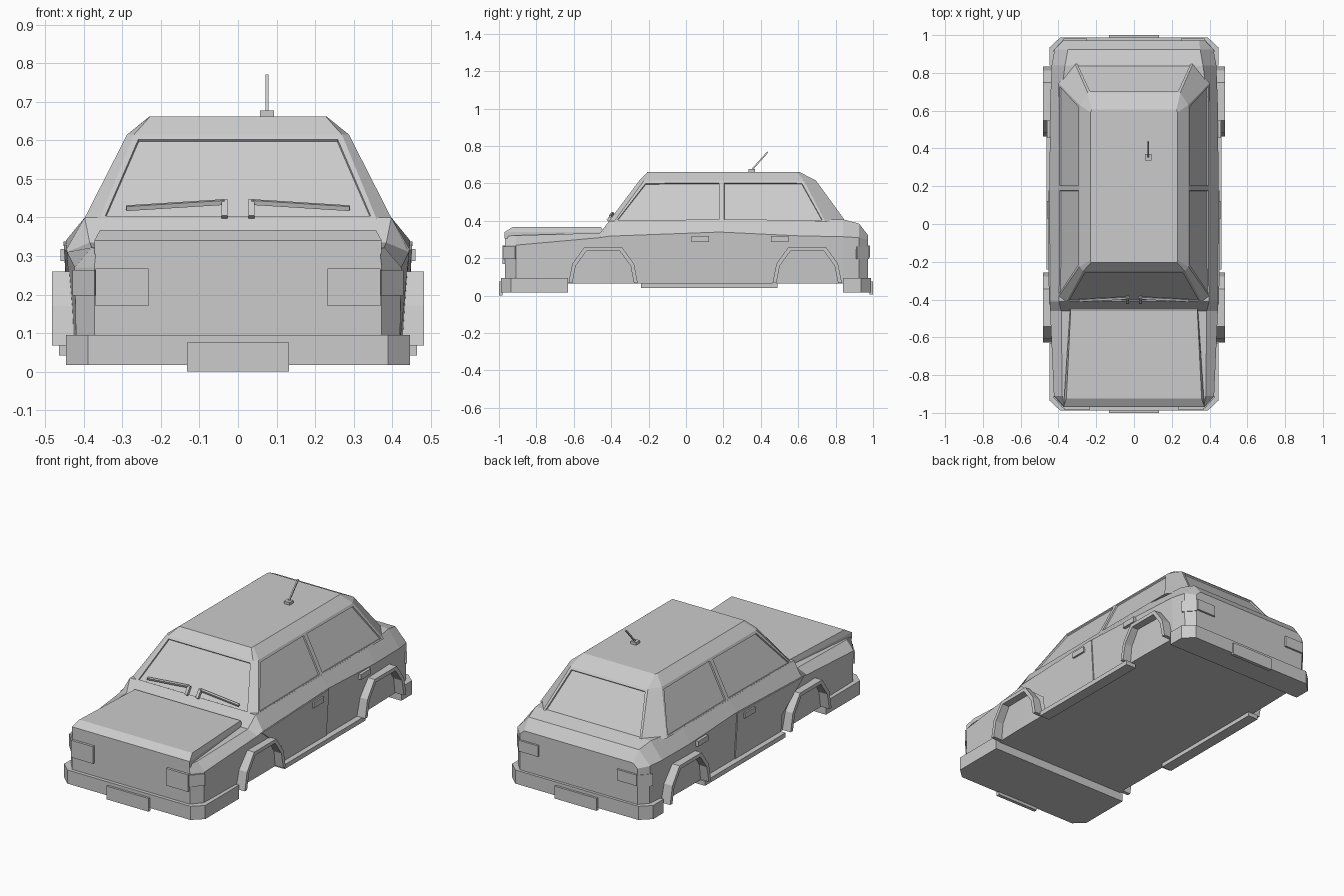
import bpy, bmesh
from mathutils import Vector

if "Cube" in bpy.data.objects:
    bpy.data.objects.remove(bpy.data.objects["Cube"])


def finish(name, bm, mirror=False):
    bmesh.ops.recalc_face_normals(bm, faces=bm.faces)
    me = bpy.data.meshes.new(name)
    bm.to_mesh(me)
    bm.free()
    ob = bpy.data.objects.new(name, me)
    bpy.context.collection.objects.link(ob)
    if mirror:
        ob.modifiers.new("mirror", 'MIRROR').use_mirror_merge = False
    return ob


def loft(rings):
    """Skin a list of equal-length point rings and cap both ends."""
    bm = bmesh.new()
    vs = [[bm.verts.new(p) for p in r] for r in rings]
    n = len(vs[0])
    for a, b in zip(vs, vs[1:]):
        for i in range(n):
            j = (i + 1) % n
            bm.faces.new((a[i], a[j], b[j], b[i]))
    bm.faces.new(vs[0])
    bm.faces.new(vs[-1])
    bmesh.ops.recalc_face_normals(bm, faces=bm.faces)
    return bm


def box(name, x, y, z, mirror=False):
    ring = lambda h: [(x[0], y[0], h), (x[1], y[0], h), (x[1], y[1], h), (x[0], y[1], h)]
    return finish(name, loft([ring(z[0]), ring(z[1])]), mirror)


def sym(half, z):
    """Close a half plan outline (front to back) across x = 0."""
    return [(x, y, z) for x, y in half] + [(-x, y, z) for x, y in reversed(half)]


def bar(name, a, b, w):
    """Thin square rod between two points."""
    a, b = Vector(a), Vector(b)
    d = (b - a).normalized()
    u = d.cross(Vector((0, 1, 0.3))).normalized() * w
    v = d.cross(u).normalized() * w
    return finish(name, loft([[p + u + v, p - u + v, p - u - v, p + u - v] for p in (a, b)]))


# Lower body: cross-sections along y (y, bottom x, shoulder x, z, top x, z)
sections = [(-.968, .373, .373, .27, .368, .318),
            (-.91, .42, .424, .27, .38, .322),
            (-.46, .43, .444, .31, .385, .335),
            (-.41, .43, .445, .318, .398, .40),
            (.18, .43, .447, .34, .398, .40),
            (.60, .43, .445, .32, .398, .40),
            (.84, .425, .436, .315, .365, .408),
            (.925, .415, .42, .31, .35, .385),
            (.972, .372, .373, .30, .345, .325)]
rings = []
for y, xb, xs, zs, xt, zt in sections:
    half = [(xb, y, .065), (xs, y, zs), (xt, y, zt)]
    rings.append(half + [(-x, yy, z) for x, yy, z in reversed(half)])
finish("lower_body", loft(rings))

# Cabin: stacked outlines, side split at the door pillar, window recesses
cab = loft([sym([(.36, -.415), (.40, -.385), (.40, .745), (.315, .855)], .395),
            sym([(.27, -.25), (.288, -.225), (.288, .63), (.245, .695)], .615),
            sym([(.228, -.205), (.23, -.19), (.23, .59), (.225, .605)], .662)])
bmesh.ops.bisect_plane(cab, geom=cab.verts[:] + cab.edges[:] + cab.faces[:],
                       plane_co=(0, .19, 0), plane_no=(0, 1, 0))
cab.normal_update()
windows = []
for f in cab.faces:
    c = f.calc_center_median()
    big = f.calc_area() > .06
    if big and .44 < c.z < .57:
        windows.append(f)
bmesh.ops.inset_individual(cab, faces=windows, thickness=.019, depth=0)
bmesh.ops.inset_individual(cab, faces=windows, thickness=.002, depth=-.008)
finish("cabin", cab)

# Hood lid
finish("hood", loft([sym([(.373, -.97), (.338, -.44)], .305),
                     sym([(.373, -.97), (.338, -.44)], .34),
                     sym([(.358, -.925), (.335, -.455)], .368)]))

# Bumpers and plates
for name, s, end in (("front_bumper", -1, .63), ("rear_bumper", 1, .84)):
    plan = [(.39, s * .988), (.447, s * .935), (.447, s * end)]
    finish(name, loft([sym(plan, .017), sym(plan, .095)]))
box("front_plate", (-.133, .133), (-1, -.98), (0, .076))
box("rear_plate", (-.133, .133), (.98, 1), (.005, .076))

# Wheel arch flares
outer = [(-.185, .068), (-.165, .17), (-.10, .26), (.10, .26), (.165, .17), (.185, .068)]
for name, cy in (("front_wheel_arch", -.443), ("rear_wheel_arch", .648)):
    rings = []
    for y, z in outer:
        yi, zi = y * .89, .068 + (z - .068) * .89
        rings.append([(.40, cy + y, z), (.483, cy + y, z),
                      (.483, cy + yi, zi), (.40, cy + yi, zi)])
    finish(name, loft(rings), True)

# Side sills
box("sill", (.40, .464), (-.24, .49), (.042, .068), True)

# Raised door skins
door = [(.446, -.425, .316), (.438, -.237, .165), (.432, -.237, .07),
        (.432, .178, .07), (.448, .178, .338)]
finish("door", loft([[(x - .02, y, z) for x, y, z in door],
                     [(x + .005, y, z) for x, y, z in door]]), True)

# Door handles
for name, y0 in (("front_handle", .03), ("rear_handle", .455)):
    box(name, (.43, .461), (y0, y0 + .092), (.287, .318), True)

# Head and tail lights with wrap-around corner markers
box("headlight", (.232, .37), (-.982, -.95), (.17, .268), True)
box("taillight", (.25, .373), (.95, .983), (.205, .268), True)
for name, s in (("front_corner_light", -1), ("rear_corner_light", 1)):
    plan = [(.373, s * .978), (.43, s * .915), (.40, s * .90), (.36, s * .94)]
    finish(name, loft([[(x, y, z) for x, y in plan] for z in (.197, .264)]), True)

# Windscreen wipers
for name, s in (("left_wiper", -1), ("right_wiper", 1)):
    bar(name, (s * .29, -.405, .424), (s * .035, -.392, .44), .006)
    bar(name + "_pivot", (s * .035, -.418, .40), (s * .035, -.388, .443), .008)

# Roof aerial
box("aerial_base", (.057, .093), (.335, .37), (.65, .677))
bar("aerial_rod", (.075, .35, .67), (.075, .437, .768), .004)
